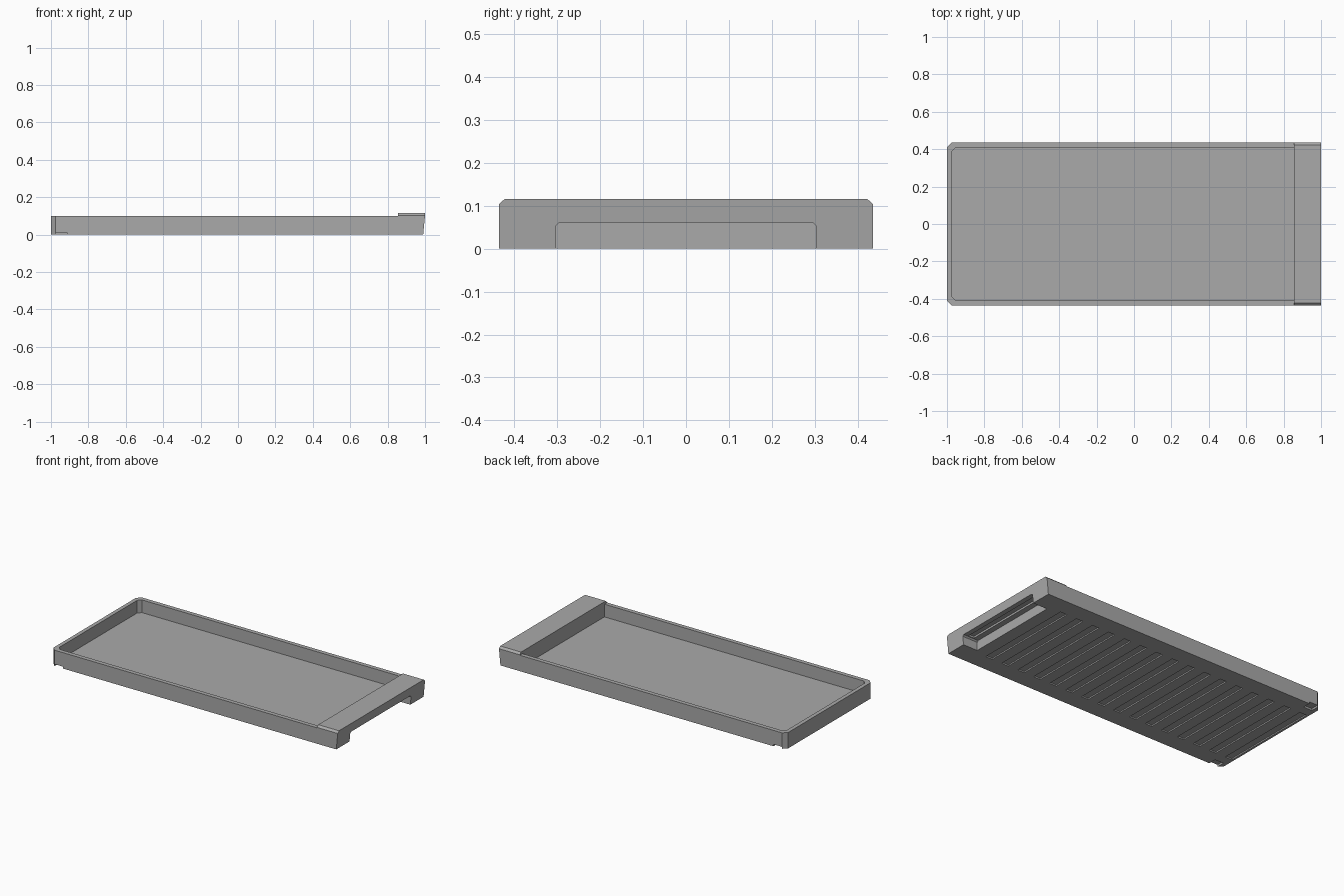
import bpy, bmesh

if "Cube" in bpy.data.objects:
    bpy.data.objects.remove(bpy.data.objects["Cube"])

grey = bpy.data.materials.new("plain grey")
grey.diffuse_color = (0.4, 0.4, 0.4, 1)
grey.use_nodes = True
grey.node_tree.nodes["Principled BSDF"].inputs["Base Color"].default_value = grey.diffuse_color

HALF = 0.435      # half depth of the tray
SPLIT = 0.855     # where the handle begins


def prism(name, outline, axis, lo, hi):
    """Extrude a 2D outline along x or z."""
    bm = bmesh.new()
    place = {"z": lambda a, b, t: (a, b, t), "x": lambda a, b, t: (t, a, b),
             "y": lambda a, b, t: (a, t, b)}[axis]
    low = [bm.verts.new(place(a, b, lo)) for a, b in outline]
    high = [bm.verts.new(place(a, b, hi)) for a, b in outline]
    bm.faces.new(low)
    bm.faces.new(high)
    n = len(outline)
    for i in range(n):
        j = (i + 1) % n
        bm.faces.new((low[i], low[j], high[j], high[i]))
    bmesh.ops.recalc_face_normals(bm, faces=bm.faces)
    mesh = bpy.data.meshes.new(name)
    bm.to_mesh(mesh)
    bm.free()
    mesh.materials.append(grey)
    obj = bpy.data.objects.new(name, mesh)
    bpy.context.collection.objects.link(obj)
    return obj


def box(name, x0, x1, y0, y1, z0, z1):
    return prism(name, [(x0, y0), (x1, y0), (x1, y1), (x0, y1)], "z", z0, z1)


def carve(obj, cutters):
    """Subtract each cutter, then remove it."""
    bpy.context.view_layer.objects.active = obj
    for c in cutters:
        mod = obj.modifiers.new("cut", "BOOLEAN")
        mod.operation = "DIFFERENCE"
        mod.solver = "EXACT"
        mod.object = c
        bpy.ops.object.modifier_apply(modifier=mod.name)
        bpy.data.objects.remove(c)


def end_chamfered(x0, x1, half, c):
    return [(x1, -half), (x1, half), (x0 + c, half), (x0, half - c),
            (x0, c - half), (x0 + c, -half)]


# tray body with chamfered end corners
tray = prism("tray", end_chamfered(-1, SPLIT, HALF, 0.025), "z", 0, 0.1)
cuts = [prism("pocket", end_chamfered(-0.975, SPLIT + 0.1, 0.408, 0.02), "z", 0.02, 0.2)]

# small notches under the end corners
for s in (-1, 1):
    y0, y1 = sorted((s * 0.385, s * 0.5))
    cuts.append(box("notch", -0.975, -0.915, y0, y1, -0.1, 0.012))

# row of shallow grooves under the floor
for i in range(16):
    x = 0.785 - i * 0.1165
    cuts.append(box("groove", x - 0.024, x + 0.024, -0.325, 0.325, -0.1, 0.008))
carve(tray, cuts)

# raised handle block with chamfered long edges
profile = [(-HALF, 0), (HALF, 0), (HALF, 0.103), (HALF - 0.013, 0.115),
           (0.013 - HALF, 0.115), (-HALF, 0.103)]
handle = prism("handle", profile, "x", SPLIT, 1)

# end face leans in towards the bottom
for v in handle.data.vertices:
    if v.co.x > 0.9 and v.co.z < 0.01:
        v.co.x = 0.99

# finger recess, with a grip channel in its ceiling
opening = [(-0.303, -0.1), (0.303, -0.1), (0.303, 0.052), (0.295, 0.06),
           (-0.295, 0.06), (-0.303, 0.052)]
carve(handle, [prism("recess", opening, "x", 0.89, 1.1),
               box("channel", 0.925, 0.965, -0.29, 0.29, 0.04, 0.072)])
